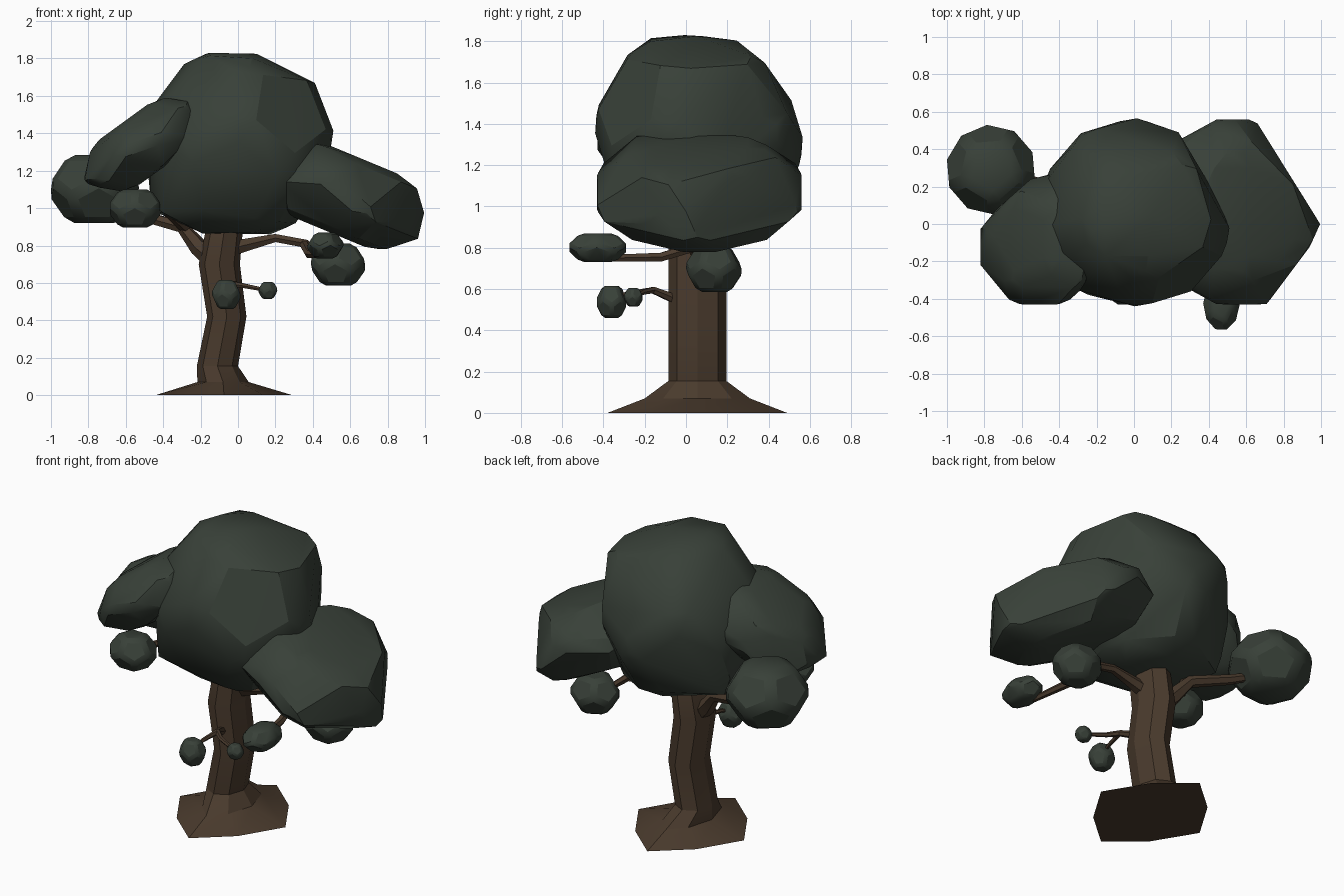
import bpy, bmesh, math
from mathutils import Vector, Matrix

if "Cube" in bpy.data.objects:
    bpy.data.objects.remove(bpy.data.objects["Cube"])

def material(name, rgb):
    m = bpy.data.materials.new(name)
    m.diffuse_color = (*rgb, 1)
    m.use_nodes = True
    m.node_tree.nodes["Principled BSDF"].inputs["Base Color"].default_value = m.diffuse_color
    return m

BARK = material("bark", (0.068, 0.043, 0.026))
LEAF = material("leaf", (0.040, 0.052, 0.040))

def finish(name, bm, mat, angle):
    bmesh.ops.recalc_face_normals(bm, faces=bm.faces)
    me = bpy.data.meshes.new(name)
    bm.to_mesh(me)
    bm.free()
    me.materials.append(mat)
    me.polygons.foreach_set("use_smooth", [True] * len(me.polygons))
    me.set_sharp_from_angle(angle=math.radians(angle))
    ob = bpy.data.objects.new(name, me)
    bpy.context.collection.objects.link(ob)
    return ob

def skin(name, rings, angle):
    bm = bmesh.new()
    loops = [[bm.verts.new(p) for p in ring] for ring in rings]
    n = len(loops[0])
    for a, b in zip(loops, loops[1:]):
        for i in range(n):
            j = (i + 1) % n
            bm.faces.new((a[i], a[j], b[j], b[i]))
    bm.faces.new(loops[0][::-1])
    bm.faces.new(loops[-1])
    return finish(name, bm, BARK, angle)

def branch(name, path, sides=6):
    pts = [Vector(p[:3]) for p in path]
    rings = []
    for i, p in enumerate(pts):
        d = pts[min(i + 1, len(pts) - 1)] - pts[max(i - 1, 0)]
        q = d.to_track_quat('Z', 'Y')
        r = path[i][3]
        rings.append([p + q @ Vector((r * math.cos(t), r * math.sin(t), 0))
                      for t in (2 * math.pi * k / sides for k in range(sides))])
    return skin(name, rings, 30)

def foliage(name, lo, hi, long=1, thick=1, tilt=0, turn=0, square=2, cuts=(), extra=()):
    # faceted ball with twelve large pentagons: squared, stretched, tilted, fitted
    # to a box, pressed flat against optional planes, with optional bulge points
    ico = bmesh.new()
    bmesh.ops.create_icosphere(ico, subdivisions=1, radius=1)
    pts = []
    for f in ico.faces:
        d = f.calc_center_median().normalized()
        pts.append(d)
        pts += [v.co.normalized().lerp(d, 0.73).normalized() for v in f.verts]
    ico.free()
    spin = Matrix.Rotation(turn, 3, 'Z')
    m = Matrix.Rotation(math.radians(tilt), 3, 'Y') @ Matrix.Diagonal((long, 1, thick))
    pts = [spin @ p for p in pts]
    pts = [m @ (p / sum(abs(c) ** square for c in p) ** (1 / square)) for p in pts]
    for k in range(3):
        a, b = min(p[k] for p in pts), max(p[k] for p in pts)
        for p in pts:
            p[k] = lo[k] + (p[k] - a) / (b - a) * (hi[k] - lo[k])
    for normal, dist in cuts:
        n = Vector(normal).normalized()
        pts = [p - n * max(0, p.dot(n) - dist) for p in pts]
    bm = bmesh.new()
    for p in pts + list(extra):
        bm.verts.new(p)
    res = bmesh.ops.convex_hull(bm, input=bm.verts[:])
    inner = {g for g in res["geom_interior"] if isinstance(g, bmesh.types.BMVert)}
    bmesh.ops.delete(bm, geom=list(inner), context='VERTS')
    return finish(name, bm, LEAF, 28)

# Trunk with flared foot: z, centre x, radius x, radius y, diagonal factor
trunk = [(0, -0.075, 0.365, 0.435, 0.58), (0.07, -0.08, 0.137, 0.255, 0.65),
         (0.155, -0.11, 0.11, 0.14, 0.71), (0.42, -0.06, 0.105, 0.14, 0.71),
         (0.70, -0.10, 0.11, 0.14, 0.71), (0.87, -0.075, 0.10, 0.14, 0.71),
         (1.15, -0.05, 0.07, 0.09, 0.71)]
rings = []
for z, cx, rx, ry, k in trunk:
    ring = []
    for i in range(8):
        t = i * math.pi / 4
        s = k / 0.7071 if i % 2 else 1
        ring.append((cx + rx * s * math.cos(t), 0.055 + ry * s * math.sin(t), z))
    rings.append(ring)
skin("trunk", rings, 25)

# Branches: x, y, z, radius
branch("right_branch", [(-0.08, 0.05, 0.77, 0.05), (0.03, 0.05, 0.80, 0.04),
                        (0.20, 0.05, 0.84, 0.025), (0.36, 0.05, 0.81, 0.025),
                        (0.50, 0.13, 0.70, 0.015)])
branch("right_front_branch", [(0.35, 0.06, 0.81, 0.025), (0.38, -0.12, 0.755, 0.024),
                              (0.42, -0.38, 0.75, 0.018), (0.46, -0.45, 0.80, 0.012)])
branch("left_branch", [(-0.10, 0.05, 0.70, 0.06), (-0.21, 0.09, 0.79, 0.05),
                       (-0.30, 0.14, 0.90, 0.035), (-0.52, 0.22, 0.96, 0.03),
                       (-0.75, 0.29, 1.05, 0.02)])
branch("left_front_branch", [(-0.28, 0.12, 0.90, 0.035), (-0.42, -0.05, 1.02, 0.025),
                             (-0.55, -0.25, 1.01, 0.015)])
branch("twig", [(-0.07, -0.05, 0.55, 0.025), (-0.03, -0.16, 0.595, 0.018),
                (0.03, -0.21, 0.585, 0.014), (0.16, -0.255, 0.56, 0.01)])
branch("twig_fork", [(-0.03, -0.16, 0.595, 0.016), (-0.05, -0.28, 0.58, 0.012),
                     (-0.06, -0.36, 0.55, 0.008)])

# Large crown masses
foliage("main_crown", (-0.49, -0.44, 0.86), (0.51, 0.565, 1.83), tilt=8, turn=0.3, square=2.2,
        cuts=[((0.86, 0.51, 0), 0.455), ((0.36, 0, 0.93), 1.705), ((0, 0.62, 0.78), 1.565)],
        extra=[(-0.41, -0.20, 0.98), (-0.42, 0.22, 0.97), (-0.47, 0.0, 1.08),
               (-0.46, 0.22, 1.08), (-0.19, -0.1, 0.865), (-0.15, -0.17, 1.815),
               (-0.17, 0.08, 1.825), (0.10, 0.05, 1.825), (0.08, -0.17, 1.80)])
foliage("right_crown", (0.15, -0.43, 0.78), (1.0, 0.56, 1.355), 0.88, 0.48, 26,
        square=2.5, cuts=[((0.85, 0.53, 0), 0.845), ((0.8, -0.6, 0), 0.825)],
        extra=[(0.995, 0.0, 0.975), (0.965, 0.0, 0.86), (0.43, 0.30, 1.335),
               (0.43, -0.24, 1.34), (0.78, 0.25, 1.20), (0.77, -0.20, 1.20)])
foliage("left_crown", (-0.82, -0.43, 1.09), (-0.19, 0.27, 1.59), 1.0, 0.48, -36,
        square=2.3, cuts=[((-0.66, 0.75, 0), 0.545)],
        extra=[(-0.82, -0.22, 1.15), (-0.26, -0.33, 1.37), (-0.40, -0.33, 1.23)])
foliage("far_left_crown", (-1.0, 0.05, 0.92), (-0.53, 0.53, 1.285), turn=0.4)

# Small leaf clumps
foliage("left_front_clump", (-0.685, -0.38, 0.895), (-0.415, -0.12, 1.10), turn=0.3)
foliage("right_front_clump", (0.37, -0.565, 0.73), (0.565, -0.29, 0.87), turn=0.6)
foliage("right_back_clump", (0.39, 0.0, 0.585), (0.68, 0.27, 0.81), turn=0.2)
foliage("twig_clump_large", (-0.14, -0.43, 0.46), (0.015, -0.29, 0.615))
foliage("twig_clump_small", (0.11, -0.30, 0.515), (0.21, -0.21, 0.605), turn=0.5)
